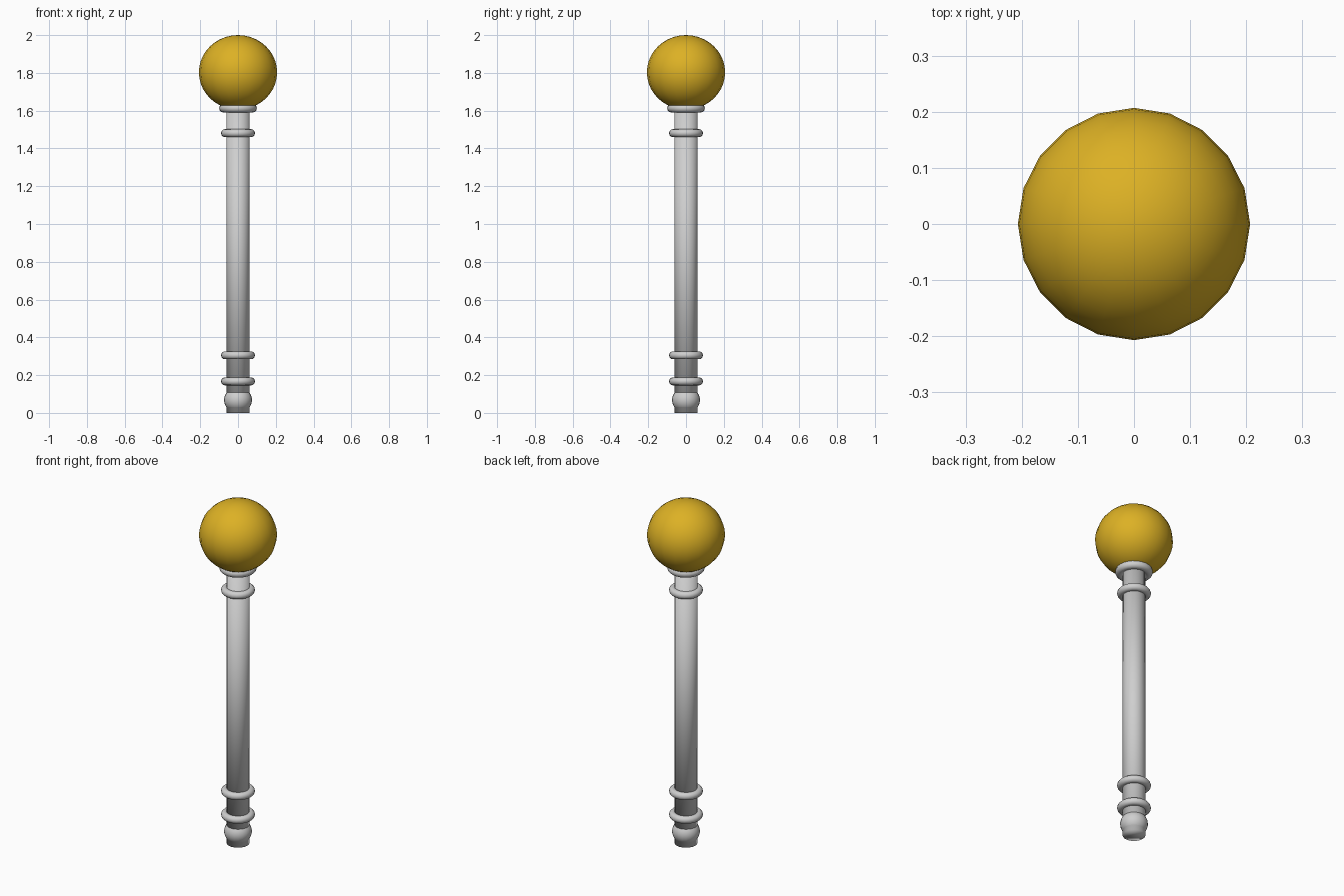
import bpy

if "Cube" in bpy.data.objects:
    bpy.data.objects.remove(bpy.data.objects["Cube"])


def material(name, rgb):
    m = bpy.data.materials.new(name)
    m.diffuse_color = (*rgb, 1.0)
    m.use_nodes = True
    m.node_tree.nodes["Principled BSDF"].inputs["Base Color"].default_value = m.diffuse_color
    return m


steel = material("light_grey", (0.62, 0.62, 0.62))
gold = material("gold", (0.72, 0.44, 0.018))


def finish(name, mat):
    ob = bpy.context.object
    ob.name = name
    ob.data.materials.append(mat)
    bpy.ops.object.shade_smooth()


def ball(name, z, radius, half_height, mat, rings=16):
    bpy.ops.mesh.primitive_uv_sphere_add(segments=20, ring_count=rings, radius=1, location=(0, 0, z))
    bpy.context.object.scale = (radius, radius, half_height)
    finish(name, mat)


def ring(name, z, outer, tube):
    bpy.ops.mesh.primitive_torus_add(major_segments=24, minor_segments=12, location=(0, 0, z),
                                     major_radius=outer - tube, minor_radius=tube)
    finish(name, steel)


# Shaft, reaching up into the ball
bpy.ops.mesh.primitive_cylinder_add(vertices=20, radius=0.061, depth=1.64, location=(0, 0, 0.82))
finish("shaft", steel)

# Ball on top and bulge at the foot
ball("top_ball", 1.803, 0.207, 0.197, gold, 20)
ball("foot_bulge", 0.069, 0.074, 0.068, steel)

# Rings around the shaft
ring("ball_collar", 1.613, 0.1, 0.023)
ring("upper_ring", 1.481, 0.09, 0.021)
ring("middle_ring", 0.305, 0.09, 0.021)
ring("lower_ring", 0.167, 0.09, 0.021)
